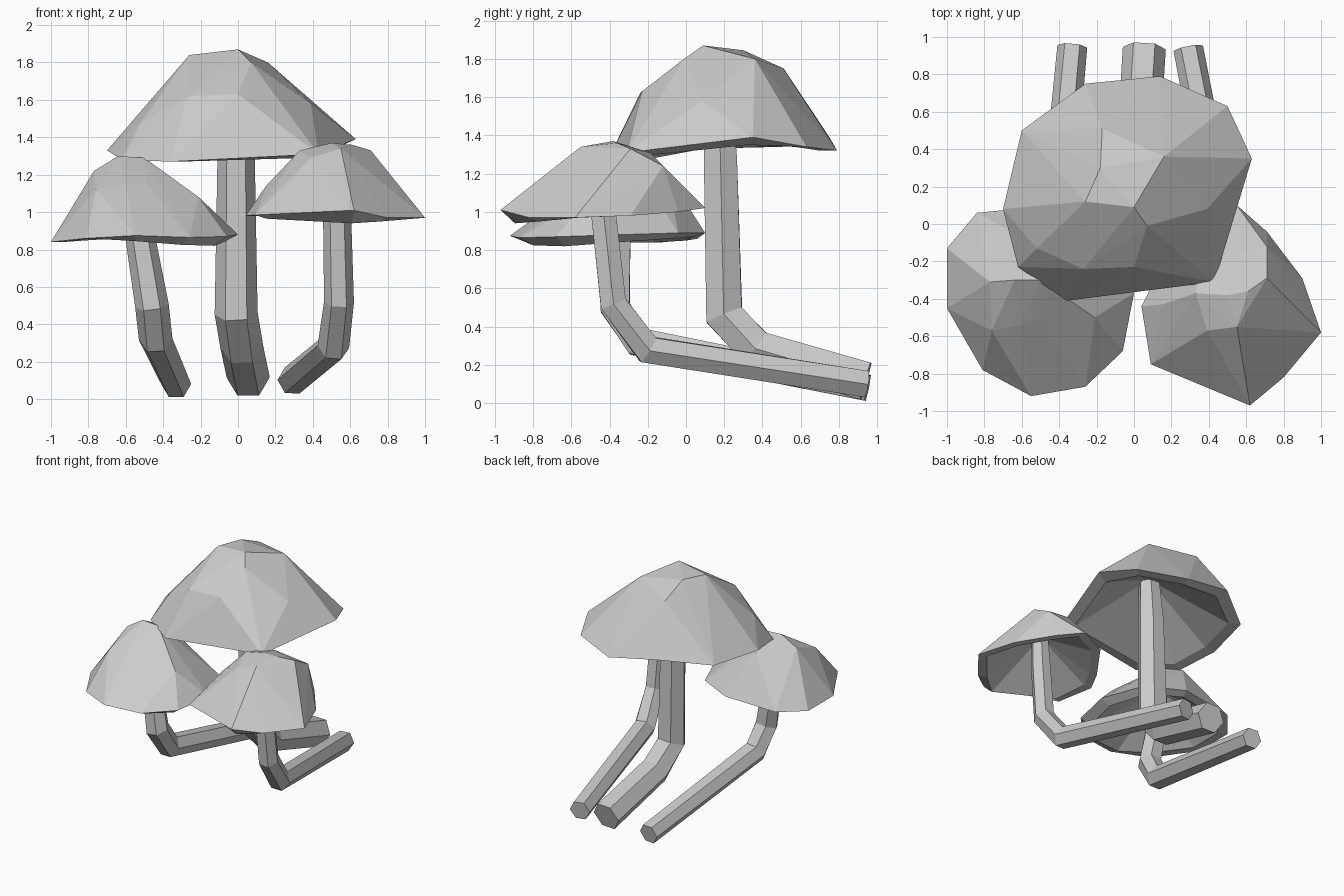
import bpy, bmesh, math
from mathutils import Vector

if "Cube" in bpy.data.objects:
    bpy.data.objects.remove(bpy.data.objects["Cube"])


def finish(bm, name):
    bmesh.ops.delete(bm, geom=[v for v in bm.verts if not v.link_faces], context='VERTS')
    bmesh.ops.recalc_face_normals(bm, faces=bm.faces[:])
    mesh = bpy.data.meshes.new(name)
    bm.to_mesh(mesh)
    bm.free()
    bpy.context.collection.objects.link(bpy.data.objects.new(name, mesh))


def bridge(bm, a, b):
    n = len(a)
    for i in range(n):
        bm.faces.new((a[i], a[(i + 1) % n], b[(i + 1) % n], b[i]))


def cap(name, rim, crown, roof, drops, inset=0.86):
    """Faceted dome over a rim, with a turned-in lip and a conical hollow underside."""
    bm = bmesh.new()
    rim_v = [bm.verts.new(p) for p in rim]
    crown_v = [bm.verts.new(p) for p in crown]
    bmesh.ops.convex_hull(bm, input=rim_v + crown_v)
    rim_set = set(rim_v)
    flat = [f for f in bm.faces if all(v in rim_set for v in f.verts)]
    bmesh.ops.delete(bm, geom=flat, context='FACES_ONLY')
    bmesh.ops.delete(bm, geom=[e for e in bm.edges if not e.link_faces], context='EDGES_FACES')

    # lip turned in under the rim, then a fan up to the stem
    c = Vector(roof)
    lip = []
    for v, drop in zip(rim_v, drops):
        p = c.lerp(v.co, inset)
        lip.append(bm.verts.new((p.x, p.y, v.co.z - drop)))
    bridge(bm, rim_v, lip)
    tip = bm.verts.new(c)
    for i in range(len(lip)):
        bm.faces.new((lip[i], lip[(i + 1) % len(lip)], tip))
    finish(bm, name)


def stem(name, path, radii, sides=6):
    """Six-sided tube along a bent path, closed at both ends."""
    bm = bmesh.new()
    pts = [Vector(p) for p in path]
    rings = []
    for i, p in enumerate(pts):
        d = Vector()
        if i > 0:
            d += (p - pts[i - 1]).normalized()
        if i < len(pts) - 1:
            d += (pts[i + 1] - p).normalized()
        v = d.cross(Vector((1, 0, 0))).normalized()
        u = v.cross(d).normalized()
        rings.append([bm.verts.new(p + radii[i] * (u * math.cos(t) + v * math.sin(t)))
                      for t in (math.tau * k / sides for k in range(sides))])
    for a, b in zip(rings, rings[1:]):
        bridge(bm, a, b)
    bm.faces.new(rings[0])
    bm.faces.new(rings[-1])
    finish(bm, name)


# large centre mushroom
cap("centre_cap",
    [(.14, .79, 1.32), (.5, .63, 1.34), (.63, .35, 1.39), (.43, -.31, 1.31), (-.36, -.41, 1.27),
     (-.62, -.23, 1.28), (-.7, .08, 1.33), (-.6, .5, 1.34), (-.26, .75, 1.39)],
    [(0, .09, 1.87), (.07, -.01, 1.8), (-.26, .12, 1.84), (.16, .36, 1.8), (-.18, .3, 1.845),
     (-.17, .51, 1.75), (0, -.23, 1.63), (-.27, -.24, 1.62), (-.52, -.13, 1.48), (.39, .08, 1.58)],
    (0, .17, 1.64), [0, 0, .04, .02, 0, 0, 0, 0, .03])
stem("centre_stem",
     [(0, .17, 1.62), (-.01, .18, 1.28), (-.01, .2, .46), (.02, .37, .28), (.055, .94, .115)],
     [.08, .1, .115, .115, .115])

# small left mushroom
cap("left_cap",
    [(-.84, .06, .86), (-1, -.13, .84), (-1, -.45, .84), (-.81, -.78, .86), (-.55, -.92, .875),
     (-.26, -.87, .865), (-.06, -.68, .87), (0, -.37, .88), (-.14, -.04, .89), (-.42, .1, .89)],
    [(-.64, -.3, 1.3), (-.5, -.3, 1.29), (-.77, -.31, 1.22), (-.76, -.57, 1.12), (-.49, -.5, 1.16),
     (-.39, -.4, 1.18), (-.21, -.5, 1.08), (-.25, -.62, .98), (-.55, -.1, 1.2), (-.6, -.54, 1.15)],
    (-.54, -.36, 1.14), [.01, 0, 0, 0, .03, .04, .05, .04, .03, .02])
stem("left_stem",
     [(-.54, -.36, 1.12), (-.52, -.36, .85), (-.46, -.37, .5), (-.44, -.25, .32), (-.33, .95, .08)],
     [.065, .08, .09, .09, .08])

# small right mushroom
cap("right_cap",
    [(.55, .1, 1.02), (.71, -.04, 1.0), (.9, -.29, .98), (1, -.58, .97), (.8, -.82, .97),
     (.62, -.97, 1.01), (.09, -.75, .985), (.04, -.44, .98), (.12, -.28, .99), (.32, .0, 1.01)],
    [(.5, -.38, 1.37), (.61, -.36, 1.36), (.39, -.57, 1.29), (.55, -.55, 1.34), (.71, -.29, 1.33),
     (.71, -.12, 1.24), (.46, -.19, 1.31), (.33, -.37, 1.33), (.15, -.43, 1.14), (.35, -.2, 1.27)],
    (.53, -.43, 1.22), [0, 0, 0, 0, .02, .07, .02, 0, 0, 0])
stem("right_stem",
     [(.53, -.44, 1.2), (.53, -.43, .98), (.54, -.38, .52), (.51, -.2, .28), (.29, .94, .1)],
     [.065, .075, .08, .085, .08])
